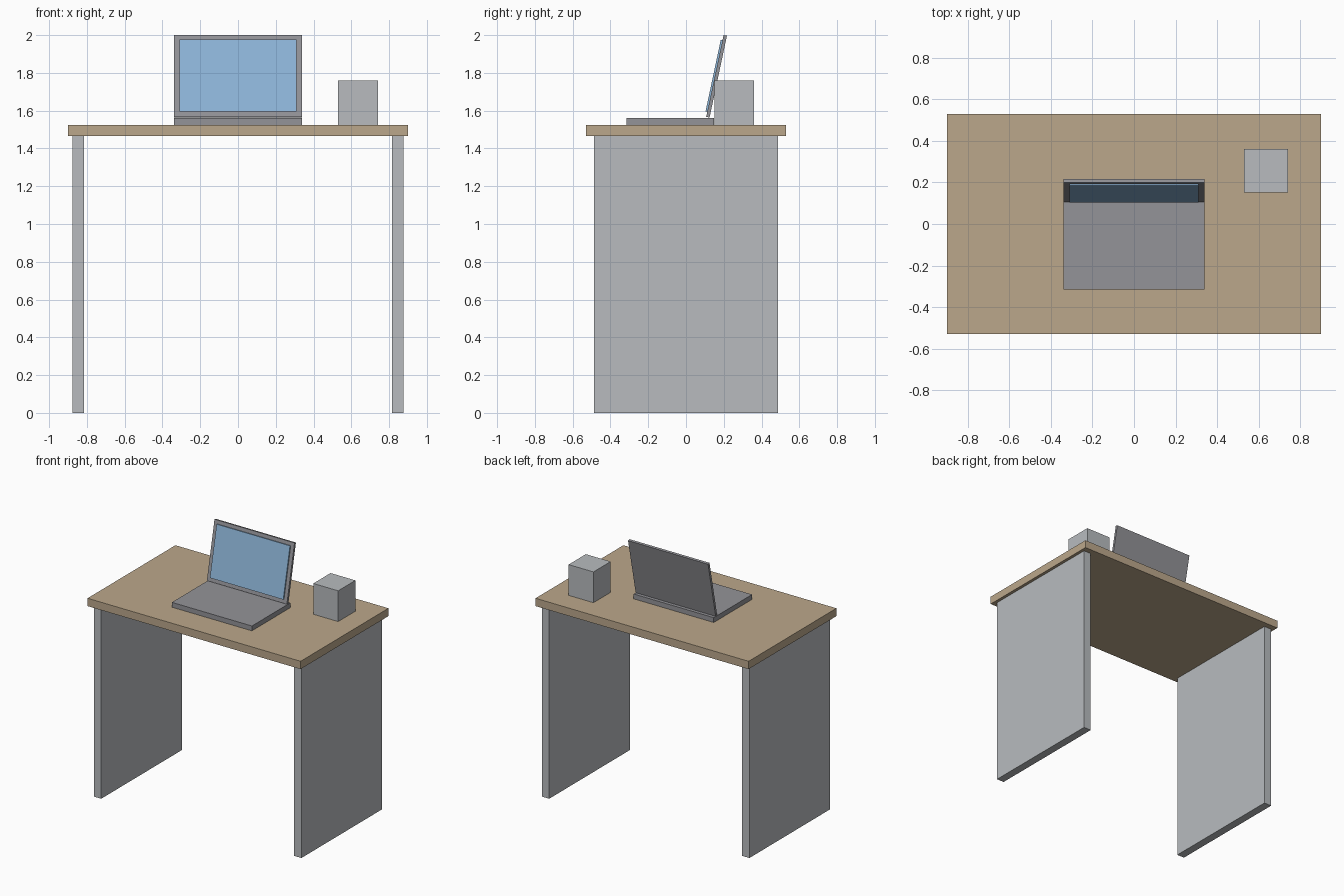
import bpy
import math
from mathutils import Matrix, Vector

if "Cube" in bpy.data.objects:
    bpy.data.objects.remove(bpy.data.objects["Cube"])


def material(name, rgb):
    m = bpy.data.materials.new(name)
    m.diffuse_color = (*rgb, 1.0)
    m.use_nodes = True
    m.node_tree.nodes["Principled BSDF"].inputs["Base Color"].default_value = m.diffuse_color
    return m


WOOD = material("tan wood", (0.50, 0.39, 0.26))
PALE = material("pale grey", (0.48, 0.50, 0.52))
GREY = material("mid grey", (0.295, 0.295, 0.315))
BLUE = material("screen blue", (0.27, 0.465, 0.69))


def box(name, mat, x, y, z, matrix=Matrix()):
    """Box spanning the given (min, max) ranges, placed by an optional matrix."""
    bpy.ops.mesh.primitive_cube_add(size=1)
    ob = bpy.context.object
    ob.name = name
    centre = Vector([(r[0] + r[1]) / 2 for r in (x, y, z)])
    size = [r[1] - r[0] for r in (x, y, z)]
    ob.data.transform(matrix @ Matrix.Translation(centre) @ Matrix.Diagonal((*size, 1)))
    ob.data.materials.append(mat)
    return ob


# Desk: top board and two side panels
box("desk_top", WOOD, (-0.9, 0.9), (-0.53, 0.53), (1.465, 1.525))
for side, name in ((-1, "left_panel"), (1, "right_panel")):
    box(name, PALE, sorted((side * 0.815, side * 0.877)), (-0.487, 0.487), (0, 1.465))

# Block standing on the desk
box("desk_block", PALE, (0.53, 0.74), (0.152, 0.36), (1.525, 1.76))

# Laptop: base, then lid and display tilted back about the hinge
box("laptop_base", GREY, (-0.338, 0.338), (-0.315, 0.148), (1.525, 1.562))
hinge = Matrix.Translation((0, 0.107, 1.567)) @ Matrix.Rotation(math.radians(-12), 4, 'X')
box("laptop_lid", GREY, (-0.338, 0.338), (0, 0.018), (0, 0.443), hinge)
box("laptop_display", BLUE, (-0.31, 0.31), (-0.0095, 0), (0.028, 0.416), hinge)
